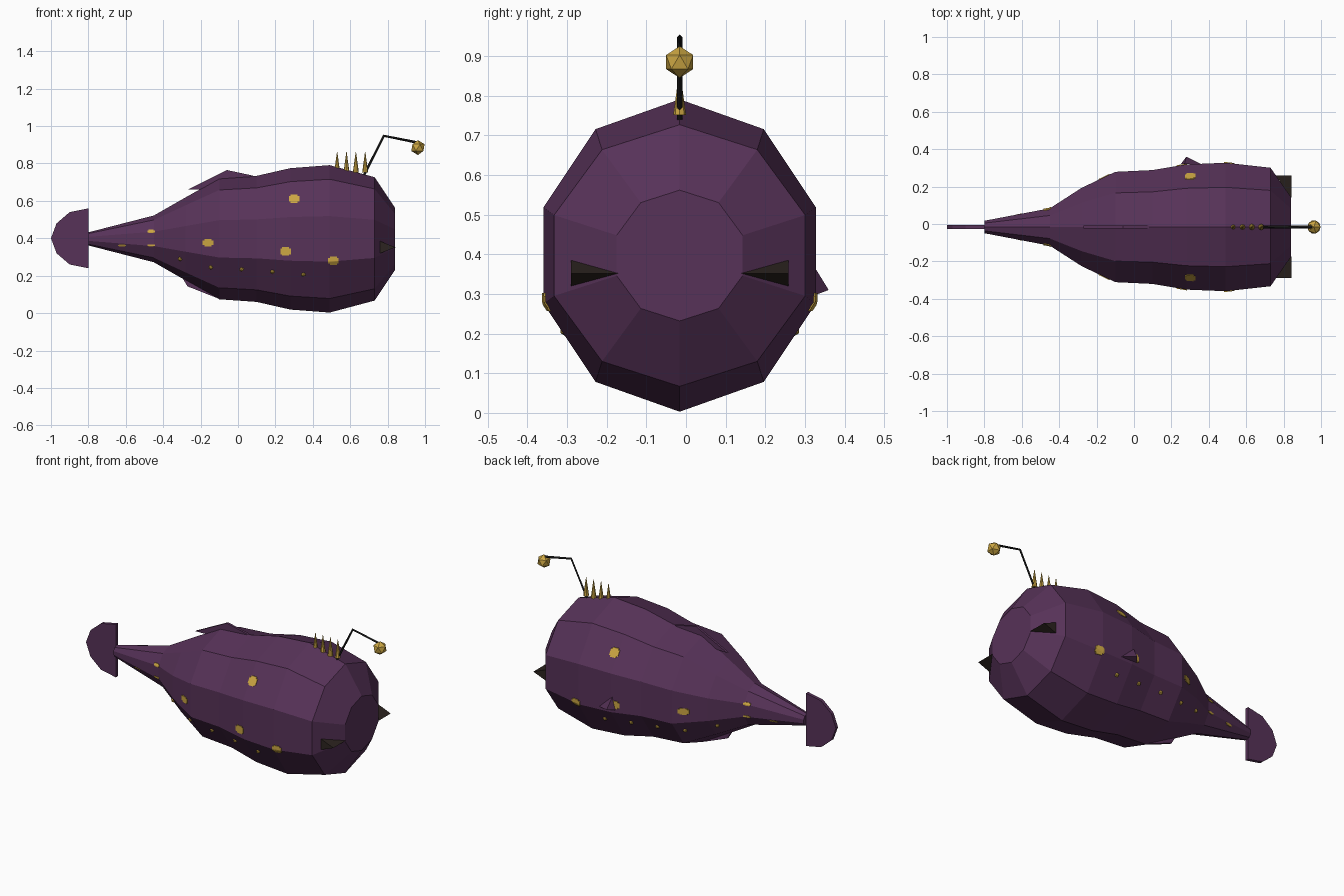
import bpy, bmesh, math
from mathutils import Vector
from mathutils.bvhtree import BVHTree

cube = bpy.data.objects.get("Cube")
if cube:
    bpy.data.objects.remove(cube, do_unlink=True)

MID_Y, MID_Z = -0.016, 0.397


def material(name, rgb):
    m = bpy.data.materials.new(name)
    m.use_nodes = True
    m.diffuse_color = (*rgb, 1)
    m.node_tree.nodes["Principled BSDF"].inputs["Base Color"].default_value = (*rgb, 1)
    return m


purple = material("deep purple", (0.095, 0.032, 0.098))
gold = material("gold", (0.6, 0.38, 0.055))
black = material("black", (0.008, 0.008, 0.008))
dark = material("dark brown", (0.025, 0.017, 0.014))


def finish(name, bm, mat):
    bmesh.ops.recalc_face_normals(bm, faces=bm.faces)
    me = bpy.data.meshes.new(name)
    bm.to_mesh(me)
    bm.free()
    me.materials.append(mat)
    ob = bpy.data.objects.new(name, me)
    bpy.context.collection.objects.link(ob)
    return ob


def hull(name, points, mat):
    bm = bmesh.new()
    for p in points:
        bm.verts.new(p)
    bmesh.ops.convex_hull(bm, input=bm.verts)
    return finish(name, bm, mat)


def fin(name, outline, thick):
    # Flat upright fin from an x, z outline
    bm = bmesh.new()
    face = bm.faces.new([bm.verts.new((x, MID_Y - thick / 2, z)) for x, z in outline])
    new = bmesh.ops.extrude_face_region(bm, geom=[face])["geom"]
    bmesh.ops.translate(bm, vec=(0, thick, 0),
                        verts=[g for g in new if isinstance(g, bmesh.types.BMVert)])
    return finish(name, bm, purple)


# Ten-sided body lofted along x: (x, half width, half height)
SIDES = 10
rings = [(-0.8, 0.035, 0.035), (-0.45, 0.105, 0.125), (-0.28, 0.22, 0.222),
         (-0.1, 0.31, 0.323), (0.1, 0.32, 0.337), (0.28, 0.352, 0.378),
         (0.49, 0.361, 0.394), (0.73, 0.333, 0.33), (0.84, 0.167, 0.165)]
bm = bmesh.new()
loops = []
for x, ry, rz in rings:
    angles = [math.tau * i / SIDES for i in range(SIDES)]
    loops.append([bm.verts.new((x, MID_Y + ry * math.sin(a), MID_Z + rz * math.cos(a)))
                  for a in angles])
for a, b in zip(loops, loops[1:]):
    for i in range(SIDES):
        j = (i + 1) % SIDES
        bm.faces.new((a[i], a[j], b[j], b[i]))
bm.faces.new(loops[0])
bm.faces.new(loops[-1])
bmesh.ops.recalc_face_normals(bm, faces=bm.faces)
surface = BVHTree.FromBMesh(bm)
finish("body", bm, purple)


def side_y(x, z, side):
    hit = surface.ray_cast(Vector((x, side, z)), Vector((0, -side, 0)))[0]
    return hit.y if hit else MID_Y


# Fins
fin("tail_fin", [(-0.8, 0.56), (-0.9, 0.54), (-0.97, 0.48), (-1, 0.4),
                 (-0.97, 0.32), (-0.9, 0.26), (-0.8, 0.24)], 0.02)
fin("back_fin", [(-0.27, 0.66), (-0.06, 0.765), (0.08, 0.735), (0, 0.68), (-0.15, 0.664)], 0.014)
fin("belly_fin", [(-0.31, 0.21), (-0.27, 0.143), (-0.1, 0.076), (-0.1, 0.2)], 0.014)
hull("left_side_fin", [(0.25, 0.32, 0.3), (0.28, 0.36, 0.31),
                       (0.36, 0.32, 0.295), (0.27, 0.32, 0.375)], purple)

# Wedge eyes, gold patches and beads on both flanks
patches = [(0.3, 0.612, 0.055, 0.046), (-0.16, 0.376, 0.058, 0.038),
           (0.255, 0.33, 0.056, 0.046), (0.51, 0.28, 0.056, 0.046),
           (-0.465, 0.437, 0.04, 0.018), (-0.465, 0.362, 0.04, 0.012),
           (-0.62, 0.362, 0.045, 0.01)]
beads = [(-0.31, 0.29), (-0.145, 0.245), (0.02, 0.235), (0.185, 0.222), (0.35, 0.207)]
for label, side in (("left", 1), ("right", -1)):
    hull(label + "_eye", [(0.76, MID_Y + side * 0.274, 0.32), (0.76, MID_Y + side * 0.274, 0.385),
                          (0.842, MID_Y + side * 0.274, 0.352),
                          (0.842, MID_Y + side * 0.155, 0.352)], dark)
    for x, z, w, h in patches:
        bm = bmesh.new()
        bmesh.ops.create_grid(bm, x_segments=6, y_segments=6, size=0.5)
        corners = [v for v in bm.verts if abs(v.co.x) > 0.45 and abs(v.co.y) > 0.45]
        bmesh.ops.delete(bm, geom=corners, context="VERTS")
        for v in bm.verts:
            px, pz = x + v.co.x * w, z + v.co.y * h
            v.co = (px, side_y(px, pz, side) + side * 0.004, pz)
        new = bmesh.ops.extrude_face_region(bm, geom=bm.faces[:])["geom"]
        bmesh.ops.translate(bm, vec=(0, -side * 0.008, 0),
                            verts=[g for g in new if isinstance(g, bmesh.types.BMVert)])
        finish(label + "_patch", bm, gold)
    for x, z in beads:
        bm = bmesh.new()
        bmesh.ops.create_icosphere(bm, subdivisions=1, radius=0.013)
        bmesh.ops.translate(bm, verts=bm.verts, vec=(x, side_y(x, z, side), z))
        finish(label + "_bead", bm, gold)

# Row of spines on the forehead
for i in range(4):
    bm = bmesh.new()
    bmesh.ops.create_cone(bm, cap_ends=True, segments=8, radius1=0.016, radius2=0.001, depth=0.11)
    bmesh.ops.translate(bm, verts=bm.verts, vec=(0.53 + 0.05 * i, MID_Y, 0.807))
    finish("spine", bm, gold)

# Lure stalk with a bent path, and its bulb
curve = bpy.data.curves.new("lure_stalk", "CURVE")
curve.dimensions = "3D"
curve.bevel_depth = 0.007
curve.bevel_resolution = 0
curve.use_fill_caps = True
path = [(0.675, 0.74), (0.78, 0.948), (0.96, 0.912)]
spline = curve.splines.new("POLY")
spline.points.add(len(path) - 1)
for p, (x, z) in zip(spline.points, path):
    p.co = (x, MID_Y, z, 1)
curve.materials.append(black)
bpy.context.collection.objects.link(bpy.data.objects.new("lure_stalk", curve))

bm = bmesh.new()
bmesh.ops.create_icosphere(bm, subdivisions=1, radius=0.04)
bmesh.ops.translate(bm, verts=bm.verts, vec=(0.962, MID_Y, 0.885))
finish("lure_bulb", bm, gold)
